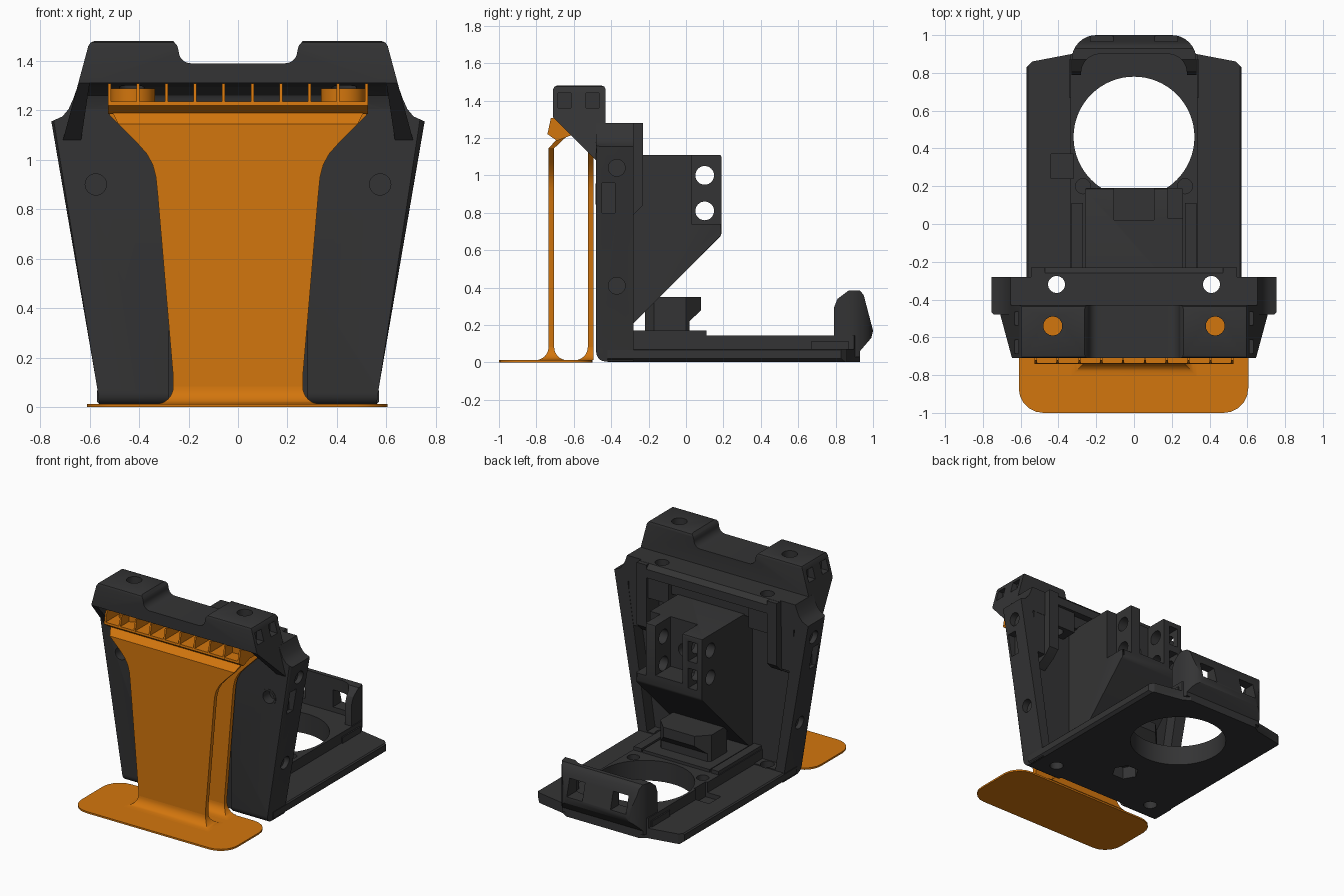
import bpy, bmesh, math

if "Cube" in bpy.data.objects:
    bpy.data.objects.remove(bpy.data.objects["Cube"])


def material(name, rgb):
    m = bpy.data.materials.new(name)
    m.diffuse_color = (*rgb, 1)
    m.use_nodes = True
    m.node_tree.nodes["Principled BSDF"].inputs["Base Color"].default_value = m.diffuse_color
    return m


DARK = material("charcoal", (0.034, 0.034, 0.035))
ORANGE = material("orange", (0.65, 0.18, 0.004))
SIDES = (-1, 1)


def loft(name, rings, mat=DARK):
    """Closed solid through a stack of matching 3D outlines."""
    bm = bmesh.new()
    vs = [[bm.verts.new(p) for p in ring] for ring in rings]
    n = len(vs[0])
    bm.faces.new(vs[0])
    bm.faces.new(vs[-1][::-1])
    for lo, hi in zip(vs, vs[1:]):
        for k in range(n):
            bm.faces.new((lo[k], hi[k], hi[(k + 1) % n], lo[(k + 1) % n]))
    bmesh.ops.recalc_face_normals(bm, faces=bm.faces)
    me = bpy.data.meshes.new(name)
    bm.to_mesh(me)
    bm.free()
    me.materials.append(mat)
    ob = bpy.data.objects.new(name, me)
    bpy.context.collection.objects.link(ob)
    return ob


def prism(name, pts, axis, a, b, mat=DARK):
    """Extrude a 2D outline along an axis; pts are the other two coordinates in order."""
    i = "xyz".index(axis)
    return loft(name, [[(*p[:i], t, *p[i:]) for p in pts] for t in (a, b)], mat)


def rect(x, y):
    return [(x[0], y[0]), (x[1], y[0]), (x[1], y[1]), (x[0], y[1])]


def box(name, x, y, z, mat=DARK):
    return prism(name, rect(x, y), "z", *z, mat)


def arc(cx, cy, r, a0, a1, n=8):
    return [(cx + r * math.cos(math.radians(a0 + (a1 - a0) * k / n)),
             cy + r * math.sin(math.radians(a0 + (a1 - a0) * k / n))) for k in range(n + 1)]


def rod(name, c, r, axis, a, b, mat=DARK, n=32):
    return prism(name, arc(*c, r, 0, 360, n)[:-1], axis, a, b, mat)


def mirrored(half):
    """Right-hand outline points, closed by their mirror image."""
    return half + [(-x, v) for x, v in reversed(half)]


def combine(ob, tools, op="DIFFERENCE"):
    """Apply boolean tools and discard them."""
    for t in tools:
        m = ob.modifiers.new("cut", "BOOLEAN")
        m.operation, m.object, m.solver = op, t, "EXACT"
        dg = bpy.context.evaluated_depsgraph_get()
        me = bpy.data.meshes.new_from_object(ob.evaluated_get(dg))
        ob.modifiers.clear()
        ob.data = me
        bpy.data.objects.remove(t)
    return ob


def bevel(ob, width, pick, seg=5):
    """Round the edges whose two ends satisfy a rule."""
    bm = bmesh.new()
    bm.from_mesh(ob.data)
    es = [e for e in bm.edges if pick(e.verts[0].co, e.verts[1].co)]
    bmesh.ops.bevel(bm, geom=es, offset=width, segments=seg, profile=0.5, affect="EDGES")
    bm.to_mesh(ob.data)
    bm.free()
    return ob


def screw_holes():
    return [rod("cutter", (s * 0.41, -0.32), 0.045, "z", -0.1, 1.6) for s in SIDES]


# ---- back plate with hollow rear, lower front scoop, side sockets and front holes
plate = prism("back_plate", mirrored([(0.56, 0.005), (0.57, 0.08), (0.755, 1.155), (0.71, 1.175),
                                      (0.685, 1.205), (0.665, 1.25), (0.655, 1.28)]), "y", -0.48, -0.28)
bevel(plate, 0.05, lambda a, b: max(a.y, b.y) < -0.47 and max(a.z, b.z) < 0.01)
bevel(plate, 0.02, lambda a, b: max(a.y, b.y) < -0.47 and abs(a.z - b.z) > 0.5, 3)
tools = [prism("cutter", mirrored([(0.50, 0.08), (0.65, 1.10)]), "y", -0.37, -0.2),
         prism("cutter", [(-0.6, -0.1), (-0.42, -0.1), (-0.43, 0.1), (-0.481, 0.52), (-0.6, 0.52)], "x", -0.28, 0.28)]
for s in SIDES:
    tools.append(rod("cutter", (s * 0.575, 0.9), 0.043, "y", -0.6, -0.41))
    tools.append(box("cutter", sorted((s * 0.665, s * 0.9)), (-0.45, -0.38), (0.80, 0.96)))
    for z, x in ((1.04, 0.735), (0.41, 0.627)):
        tools.append(rod("cutter", (-0.37, z), 0.045, "x", s * (x - 0.04), s * 0.9))
combine(plate, tools + screw_holes())
for s in SIDES:
    ring = rod("front_hole_rim", (s * 0.575, 0.9), 0.057, "y", -0.483, -0.43)
    combine(ring, [rod("cutter", (s * 0.575, 0.9), 0.043, "y", -0.6, -0.4)])

# ---- rear ledge and the pillars beneath it
ledge = box("rear_ledge", (-0.54, 0.54), (-0.44, -0.23), (1.19, 1.28))
bevel(ledge, 0.03, lambda a, b: min(a.y, b.y) > -0.24 and min(a.z, b.z) > 1.27, 1)
combine(ledge, screw_holes())
for s in SIDES:
    pts = [(-0.40, 0.72), (-0.28, 0.79), (-0.23, 0.84), (-0.23, 1.279), (-0.40, 1.279)]
    prism("ledge_pillar", pts, "x", s * 0.47, s * 0.545)
    box("pillar_web", sorted((s * 0.54, s * 0.64)), (-0.40, -0.282), (0.80, 1.2))
    combine(box("screw_pocket", sorted((s * 0.31, s * 0.48)), (-0.39, -0.25), (1.04, 1.2)),
            [rod("cutter", (s * 0.41, -0.32), 0.045, "z", -0.1, 1.6)])

# ---- overhanging top block, tapered by height, with a rounded notch and sloped cheeks
top = prism("top_block", [(-0.71, 1.48), (-0.71, 1.31), (-0.48, 1.08), (-0.40, 1.08), (-0.43, 1.28), (-0.43, 1.48)],
            "x", -1, 1)
for v in top.data.vertices:
    v.co.x *= 0.60 + (1.48 - v.co.z) * 0.27
bevel(top, 0.02, lambda a, b: min(a.z, b.z) > 1.47, 2)
under = prism("cutter", [(-0.9, 1.31), (-0.66, 1.31), (-0.55, 1.295), (-0.50, 1.26), (-0.478, 1.20),
                         (-0.478, 1.0), (-0.9, 1.0)], "x", -1, 1)
for v in under.data.vertices:
    v.co.x *= 0.60 + (1.31 - v.co.z) * 0.15
tools = [under, prism("cutter", mirrored(arc(0.19, 1.44, 0.05, -90, 0) + [(0.245, 1.46), (0.27, 1.49), (0.27, 1.6)]),
                      "y", -1, 0)]
for s in SIDES:
    tools.append(rod("cutter", (s * 0.43, -0.54), 0.05, "z", 1.0, 1.6))
    for y in (-0.65, -0.5):
        tools.append(box("cutter", sorted((s * 0.575, s * 0.8)), (y - 0.035, y + 0.035), (1.36, 1.44)))
combine(top, tools)

# ---- floor plate: flat sides, raised centre, round opening, hexagonal recess below
stepped = mirrored([(0.55, 0.003), (0.57, 0.02), (0.57, 0.065), (0.562, 0.073), (0.336, 0.073), (0.336, 0.145)])
floor = prism("floor_plate", stepped, "y", -0.42, 0.93)
outline = mirrored([(0.55, -0.45), (0.57, -0.42), (0.57, 0.83), (0.54, 0.86), (0.33, 0.90), (0.28, 0.93)])
combine(floor, [prism("cutter", outline, "z", -0.1, 0.3)], "INTERSECT")
tools = [rod("cutter", (0, 0.46), 0.32, "z", -0.1, 0.4, n=64),
         rod("cutter", (0, -0.09), 0.09, "z", -0.1, 0.09, n=6),
         box("cutter", (-0.44, -0.32), (0.24, 0.37), (0.04, 0.3))]
tools += [rod("cutter", (s * 0.27, 0.2), 0.04, "z", 0.06, 0.4) for s in SIDES]
combine(floor, tools + screw_holes())
for s in SIDES:
    box("floor_rail", sorted((s * 0.27, s * 0.33)), (-0.37, 0.11), (0.05, 0.17))
    box("lip_foot", sorted((s * 0.30, s * 0.345)), (0.67, 0.87), (0.05, 0.115))

# ---- raised rear lip: rounded in plan, leaning in side profile, with two windows
plan = mirrored([(0.33, 0.79)] + arc(0.20, 0.87, 0.13, 0, 90))
lip = prism("rear_lip", plan, "z", 0.0, 0.5)
side = [(0.79, 0.03), (0.79, 0.29), (0.81, 0.34), (0.87, 0.385), (0.93, 0.385), (0.95, 0.36),
        (1.0, 0.17), (0.99, 0.13), (0.93, 0.06), (0.93, 0.03)]
combine(lip, [prism("cutter", side, "x", -0.5, 0.5)], "INTERSECT")
inner = mirrored([(0.28, 0.6)] + arc(0.18, 0.80, 0.10, 0, 90))
tools = [prism("cutter", inner, "z", 0.143, 0.6),
         rod("cutter", (0, 0.46), 0.32, "z", -0.1, 0.5, n=64)]
tools += [box("cutter", (s * 0.17 - 0.06, s * 0.17 + 0.06), (0.7, 1.2), (0.18, 0.30)) for s in SIDES]
combine(lip, tools)

# ---- central bracket with sloped underside, cross holes, rear channel and one stepped pillar
bracket = prism("bracket", [(-0.40, 0.10), (-0.28, 0.21), (0.19, 0.68), (0.19, 1.11), (-0.40, 1.11)],
                "x", -0.26, 0.26)
bevel(bracket, 0.012, lambda a, b: min(a.y, b.y) > 0.18, 2)
tools = [box("cutter", (-0.105, 0.105), (0.02, 0.3), (0.76, 1.2)),
         box("cutter", (0.18, 0.4), (0.03, 0.3), (0.74, 1.2)),
         rod("cutter", (0, 0.9), 0.045, "y", -0.15, 0.3)]
for z in (0.81, 1.0):
    tools.append(rod("cutter", (0.1, z), 0.05, "x", -0.5, 0.5))
    tools.append(box("cutter", (-0.22, -0.15), (0.10, 0.3), (z - 0.07, z + 0.07)))
combine(bracket, tools)

# ---- small undercut mount on the floor
mount = prism("floor_mount", [(-0.22, 0.14), (0.02, 0.14), (0.02, 0.22), (0.08, 0.28), (0.08, 0.35), (-0.16, 0.35),
                              (-0.22, 0.28)], "x", -0.2, 0.2)
hexagon = mirrored([(0.12, -0.25), (0.2, -0.17), (0.2, 0.0), (0.12, 0.081)])
combine(mount, [prism("cutter", hexagon, "z", 0, 0.5)], "INTERSECT")
box("mount_base", (-0.26, 0.26), (-0.37, 0.11), (0.10, 0.165))

# ---- orange foot with rounded corners
foot = box("foot", (-0.61, 0.605), (-1.0, -0.5), (0, 0.012), ORANGE)
bevel(foot, 0.13, lambda a, b: abs(a.z - b.z) > 0.005)

# ---- two flared walls, each with a concave fillet skirt spreading onto the foot
flare = [(0.262, 0.012), (0.262, 0.12), (0.325, 0.86), (0.332, 0.93), (0.345, 0.98), (0.37, 1.025), (0.41, 1.07)]
prism("front_wall", mirrored(flare + [(0.485, 1.145)]), "y", -0.735, -0.705, ORANGE)
prism("rear_wall", mirrored(flare + [(0.52, 1.18), (0.52, 1.22)]), "y", -0.525, -0.495, ORANGE)
for y0, y1, back in ((-0.735, -0.705, 1), (-0.525, -0.495, 0)):
    rings = []
    for k in range(9):
        t = math.pi / 2 * k / 8
        d, z = 0.07 * (1 - math.sin(t)), 0.082 - 0.07 * math.cos(t)
        rings.append([(x, y, z) for x, y in rect((-0.262 - d, 0.262 + d), (y0 - d, y1 + back * d))])
    loft("wall_fillet", rings, ORANGE)

# ---- ribbed tray bridging the tops of both walls
neck = prism("tray_neck", [(-0.735, 1.145), (-0.705, 1.145), (-0.62, 1.225), (-0.66, 1.225)], "x", -0.525, 0.525, ORANGE)
for v in neck.data.vertices:
    if v.co.z < 1.2:
        v.co.x *= 0.485 / 0.525
prism("tray_floor", [(-0.69, 1.185), (-0.74, 1.22), (-0.738, 1.235), (-0.495, 1.235), (-0.495, 1.212), (-0.62, 1.212)],
      "x", -0.525, 0.525, ORANGE)
for k in range(10):
    x = -0.52 + 1.04 * k / 9
    prism("tray_rib", [(-0.74, 1.225), (-0.722, 1.308), (-0.66, 1.305), (-0.56, 1.285), (-0.50, 1.24), (-0.50, 1.225)],
          "x", x - 0.006, x + 0.006, ORANGE)
for s in SIDES:
    rod("tray_peg", (s * 0.425, -0.56), 0.09, "z", 1.225, 1.288, ORANGE)

# ---- smooth rounded areas, keep hard edges
bpy.ops.object.select_all(action="SELECT")
bpy.context.view_layer.objects.active = plate
bpy.ops.object.shade_smooth_by_angle(angle=math.radians(30))
